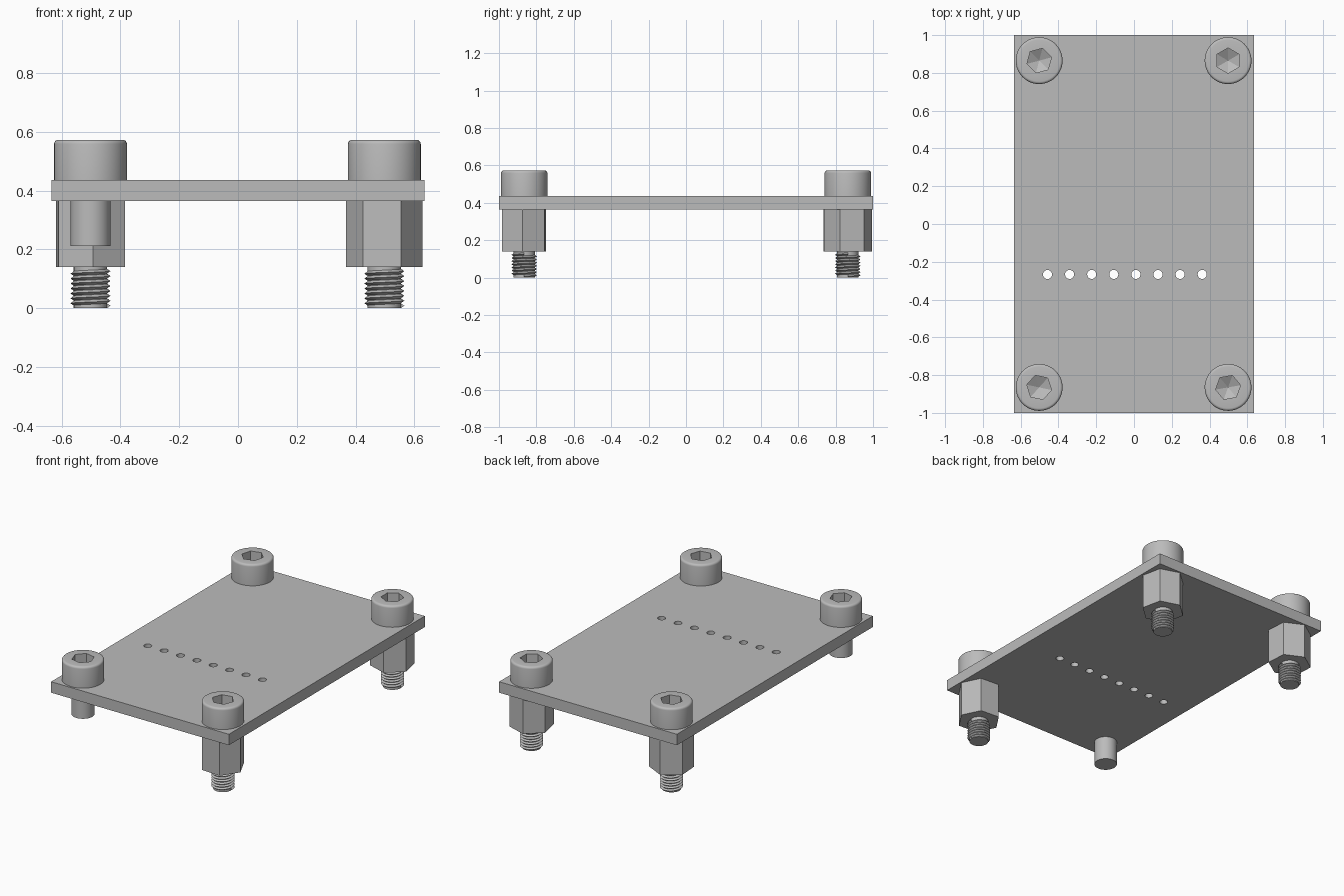
import bpy, bmesh, math
from math import cos, sin, pi, radians

if "Cube" in bpy.data.objects:
    bpy.data.objects.remove(bpy.data.objects["Cube"])

grey = bpy.data.materials.new("plain grey")
grey.use_nodes = True
colour = (0.5, 0.5, 0.5, 1)
grey.diffuse_color = colour
grey.node_tree.nodes["Principled BSDF"].inputs["Base Color"].default_value = colour


def finish(name, bm, location=(0, 0, 0), angle=0, smooth=True):
    bmesh.ops.recalc_face_normals(bm, faces=bm.faces)
    mesh = bpy.data.meshes.new(name)
    bm.to_mesh(mesh)
    bm.free()
    mesh.materials.append(grey)
    ob = bpy.data.objects.new(name, mesh)
    bpy.context.collection.objects.link(ob)
    ob.location = location
    ob.rotation_euler.z = angle
    if smooth:
        bpy.ops.object.select_all(action='DESELECT')
        ob.select_set(True)
        bpy.context.view_layer.objects.active = ob
        bpy.ops.object.shade_smooth_by_angle(angle=radians(30))
    return ob


def hex_scale(a):
    # radius of a unit hexagon in direction a
    return cos(pi / 6) / cos(a % (pi / 3) - pi / 6)


def loft(bm, profile, sides=48):
    # stack rings of (radius, height, is_hexagonal); cap both ends
    rings = []
    for r, z, is_hex in profile:
        ring = []
        for i in range(sides):
            a = 2 * pi * i / sides
            k = r * (hex_scale(a) if is_hex else 1)
            ring.append(bm.verts.new((k * cos(a), k * sin(a), z)))
        rings.append(ring)
    for low, high in zip(rings, rings[1:]):
        for i in range(sides):
            j = (i + 1) % sides
            bm.faces.new((low[i], low[j], high[j], high[i]))
    bm.faces.new(rings[0])
    bm.faces.new(rings[-1])


def add_thread(bm, core, outer, pitch, turns, steps=32):
    # triangular ridge swept along a helix
    rings = []
    for s in range(turns * steps + 1):
        a, z = 2 * pi * s / steps, pitch * s / steps
        rings.append([bm.verts.new((r * cos(a), r * sin(a), z + dz))
                      for r, dz in ((core, 0), (outer, pitch / 2), (core, pitch))])
    for p, q in zip(rings, rings[1:]):
        for i in range(3):
            j = (i + 1) % 3
            bm.faces.new((p[i], q[i], q[j], p[j]))
    bm.faces.new(rings[0])
    bm.faces.new(rings[-1])


BOARD_LOW, BOARD_TOP = 0.365, 0.436

# Board with a row of eight round holes
bm = bmesh.new()


def outline(points):
    verts = [bm.verts.new((x, y, BOARD_LOW)) for x, y in points]
    for a, b in zip(verts, verts[1:] + verts[:1]):
        bm.edges.new((a, b))


outline([(-0.635, -1), (0.635, -1), (0.635, 1), (-0.635, 1)])
for h in range(8):
    cx = -0.458 + h * 0.117
    outline([(cx + 0.024 * cos(pi * i / 12), -0.267 + 0.024 * sin(pi * i / 12))
             for i in range(24)])
bmesh.ops.triangle_fill(bm, edges=bm.edges[:], use_beauty=True, normal=(0, 0, 1))
base_faces = bm.faces[:]
top = bmesh.ops.extrude_face_region(bm, geom=base_faces, use_keep_orig=True)
bmesh.ops.translate(bm, vec=(0, 0, BOARD_TOP - BOARD_LOW),
                    verts=[g for g in top["geom"] if isinstance(g, bmesh.types.BMVert)])
finish("board", bm)

# Cap screws: shank, rounded head, hexagonal socket with a conical floor
R, TOP, FILLET = 0.124, 0.573, 0.014
screw = [(0.068, 0.212, False), (0.068, BOARD_TOP, False), (R, BOARD_TOP, False)]
screw += [(R - FILLET * (1 - cos(t * pi / 8)), TOP - FILLET * (1 - sin(t * pi / 8)), False)
          for t in range(5)]
screw += [(0.067, TOP, True), (0.067, 0.51, True), (0.001, 0.475, True)]

# corner name, x, y, socket turn, standoff turn (None where there is no standoff)
corners = [
    ("front_left", 0.498, -0.865, 10, -4),
    ("front_right", -0.502, -0.865, 48, None),
    ("back_left", 0.498, 0.865, 30, -18),
    ("back_right", -0.502, 0.865, 15, 34),
]
for name, x, y, socket_turn, standoff_turn in corners:
    bm = bmesh.new()
    loft(bm, screw)
    finish(name + "_screw", bm, (x, y, 0), radians(socket_turn))
    if standoff_turn is None:
        continue
    # Hexagonal standoff
    bm = bmesh.new()
    loft(bm, [(0.131, 0.14, False), (0.131, BOARD_LOW, False)], sides=6)
    finish(name + "_standoff", bm, (x, y, 0), radians(standoff_turn), smooth=False)
    # Threaded stud below it
    bm = bmesh.new()
    loft(bm, [(0.057, 0, False), (0.057, 0.145, False)], sides=32)
    add_thread(bm, 0.056, 0.068, 0.0168, 7)
    finish(name + "_stud", bm, (x, y, 0))
